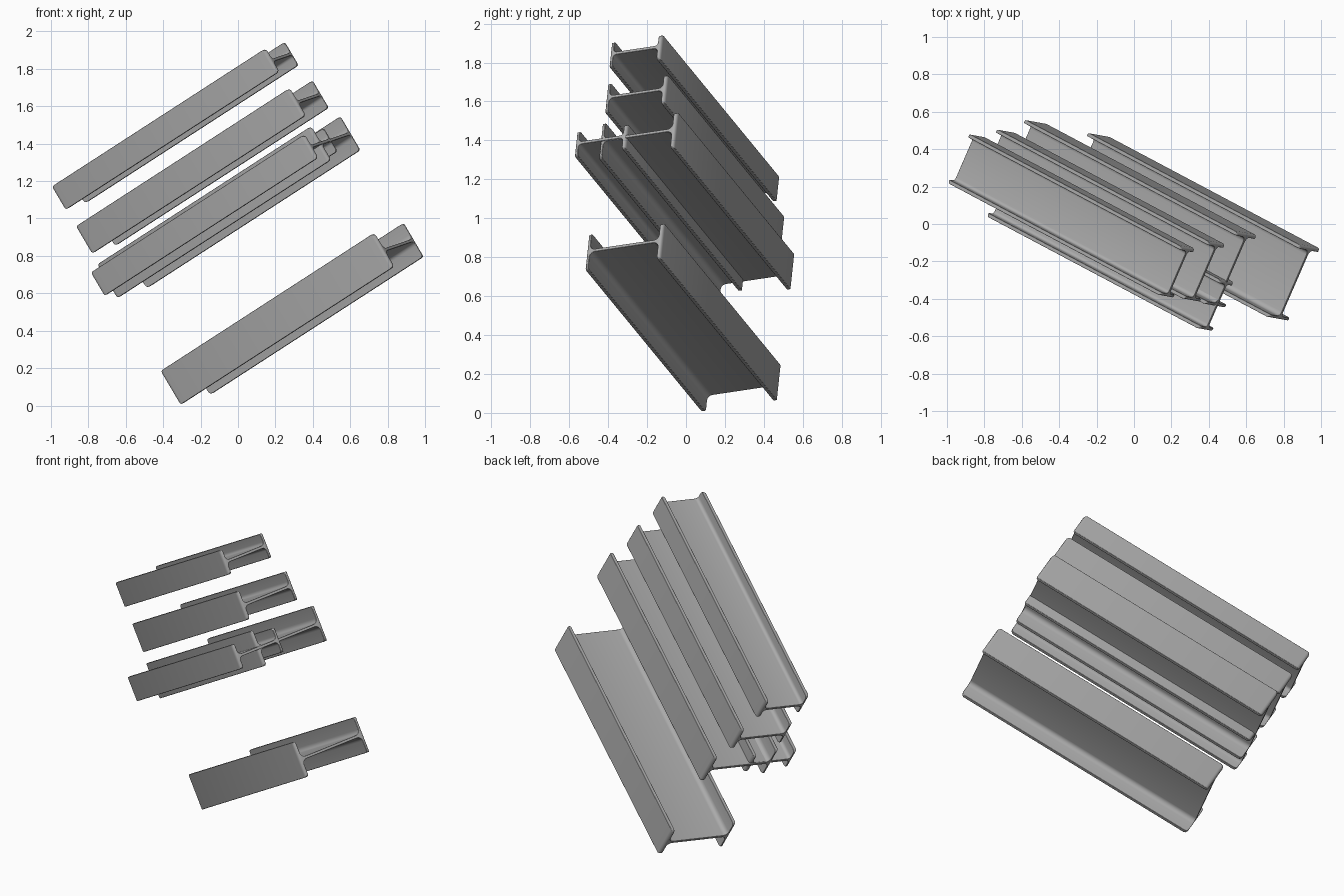
import bpy, bmesh, math
from mathutils import Matrix, Vector

cube = bpy.data.objects.get("Cube")
if cube:
    bpy.data.objects.remove(cube)

# Plain steel colour
steel = bpy.data.materials.new("grey_steel")
steel.use_nodes = True
GREY = (0.4, 0.4, 0.4, 1)
steel.diffuse_color = GREY
steel.node_tree.nodes["Principled BSDF"].inputs["Base Color"].default_value = GREY
steel.node_tree.nodes["Principled BSDF"].inputs["Roughness"].default_value = 0.7

# Shared orientation: beam length, section depth, flange width
along = Vector((0.767, -0.407, 0.496)).normalized()
across = Vector((0.386, 0.913, 0.13))
across = (across - along * across.dot(along)).normalized()
up = along.cross(across)
if up.z < 0:
    up.negate()
LENGTH = 1.488


def section(depth, width, flange, web, fillet):
    """H outline in (across, up), with a rounded root between web and flange."""
    h, w, t = depth / 2, width / 2, web / 2
    quarter = [(h, w), (h - flange, w)]
    cx, cy = h - flange - fillet, t + fillet
    for i in range(6):
        a = -i * math.pi / 10
        quarter.append((cx + fillet * math.cos(a), cy + fillet * math.sin(a)))
    top = quarter + [(-x, y) for x, y in reversed(quarter)]
    return top + [(x, -y) for x, y in reversed(top)]


def beam(name, centre, depth, width):
    bm = bmesh.new()
    outline = section(depth, width, 0.02, 0.016, 0.13 * width)
    ring = [bm.verts.new((-LENGTH / 2, x, y)) for x, y in outline]
    face = bm.faces.new(ring)
    grown = bmesh.ops.extrude_face_region(bm, geom=[face])["geom"]
    moved = [g for g in grown if isinstance(g, bmesh.types.BMVert)]
    bmesh.ops.translate(bm, verts=moved, vec=(LENGTH, 0, 0))

    # Round the flange corners
    corners = [e for e in bm.edges
               if all(abs(abs(v.co.z) - width / 2) < 1e-4 for v in e.verts)
               and abs(e.verts[0].co.x - e.verts[1].co.x) < 1e-4]
    bmesh.ops.bevel(bm, geom=corners, offset=0.018, segments=3,
                    profile=0.5, affect='EDGES')

    # Turn into the shared direction
    turn = Matrix((along, across, up)).transposed().to_4x4()
    bm.transform(Matrix.Translation(centre) @ turn)
    bmesh.ops.recalc_face_normals(bm, faces=bm.faces)
    mesh = bpy.data.meshes.new(name)
    bm.to_mesh(mesh)
    bm.free()
    mesh.materials.append(steel)
    obj = bpy.data.objects.new(name, mesh)
    bpy.context.collection.objects.link(obj)

    # Slightly softened edges
    soft = obj.modifiers.new("soft_edges", 'BEVEL')
    soft.width = 0.004
    soft.segments = 2
    soft.limit_method = 'ANGLE'
    soft.angle_limit = math.radians(50)
    bpy.ops.object.select_all(action='DESELECT')
    obj.select_set(True)
    bpy.context.view_layer.objects.active = obj
    bpy.ops.object.shade_smooth_by_angle(angle=math.radians(35))


# Beams from top to bottom: centre, depth, flange width
beam("top_beam", (-0.335, 0.043, 1.495), 0.29, 0.145)
beam("upper_beam", (-0.19, 0.045, 1.275), 0.34, 0.17)
beam("middle_beam", (-0.048, 0.055, 1.06), 0.427, 0.21)
beam("overlapping_beam", (-0.127, -0.135, 1.035), 0.29, 0.145)
beam("bottom_beam", (0.29, -0.015, 0.49), 0.427, 0.21)
